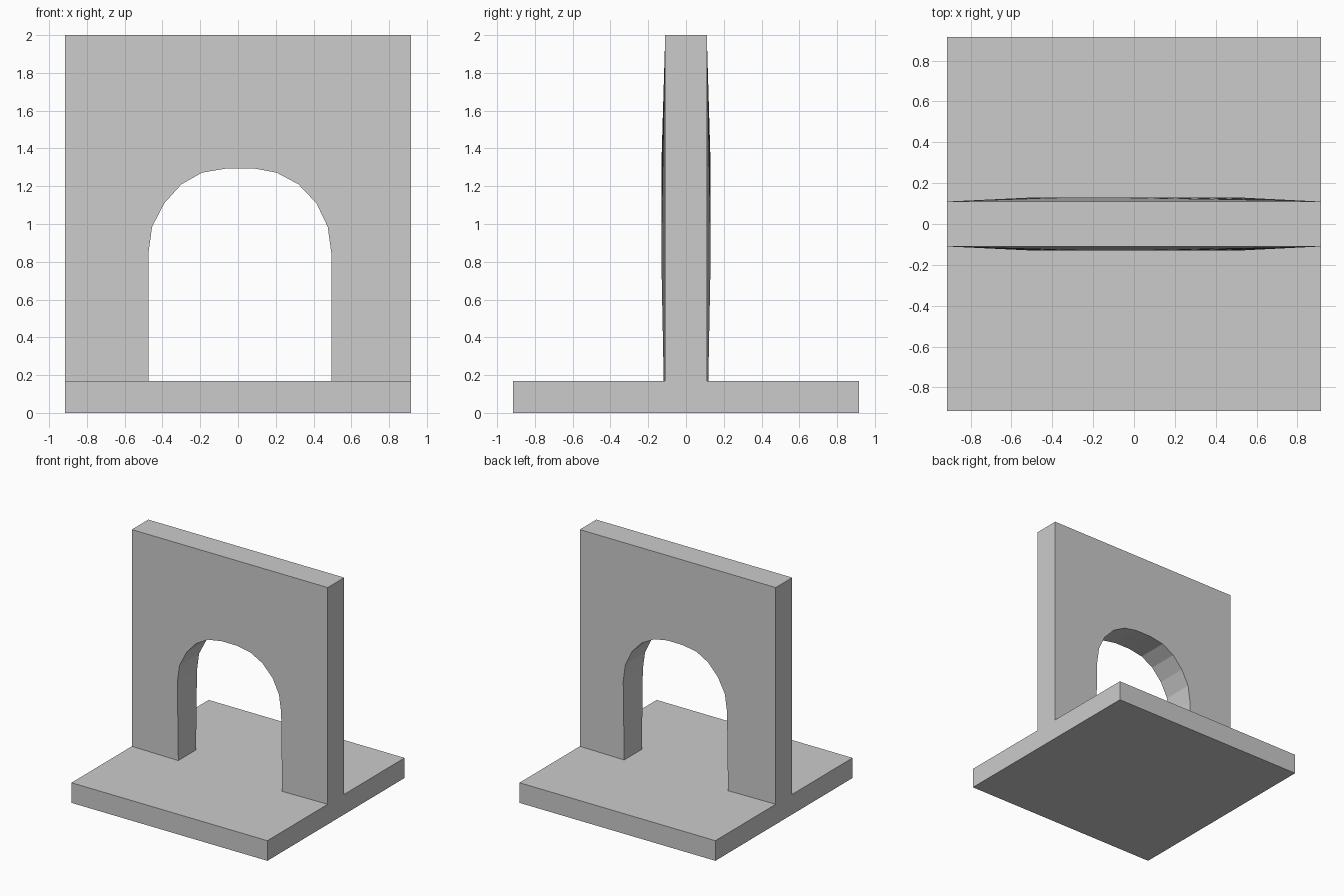
import bpy, bmesh

if "Cube" in bpy.data.objects:
    bpy.data.objects.remove(bpy.data.objects["Cube"])

W, H, T = 0.915, 2.0, 0.17        # half width, height, base thickness
EDGE, FOOT, BULGE = 0.11, 0.118, 0.131   # wall half thickness: rim, arch feet, arch

# Arch opening (x, z), left foot to right foot
curve = [(-0.475, 0.84), (-0.455, 0.985), (-0.39, 1.11), (-0.30, 1.21),
         (-0.19, 1.272), (-0.06, 1.294), (0.085, 1.294), (0.205, 1.272),
         (0.32, 1.21), (0.415, 1.11), (0.475, 0.985), (0.495, 0.84)]
arch = ([(-0.475, FOOT, T)] + [(x, BULGE, z) for x, z in curve]
        + [(0.495, FOOT, T)])

bm = bmesh.new()


def face(points):
    return bm.faces.new([bm.verts.new(p) for p in points])


def flip(points):
    return [(x, -y, z) for x, y, z in points]


# Front and back wall faces, slightly swollen around the arch
outline = arch + [(W, EDGE, T), (W, EDGE, H), (-W, EDGE, H), (-W, EDGE, T)]
face(outline)
face(flip(outline))

# Arch lining
for a, b in zip(arch, arch[1:]):
    face([a, b] + flip([b, a]))

# Wall top and base underside
face([(-W, -EDGE, H), (W, -EDGE, H), (W, EDGE, H), (-W, EDGE, H)])
face([(-W, -W, 0), (W, -W, 0), (W, W, 0), (-W, W, 0)])

# Base front and back edges, T-shaped ends
half = [(W, 0), (W, T), (EDGE, T), (EDGE, H)]
section = half + [(-y, z) for y, z in reversed(half)]
for s in (-1, 1):
    face([(-W, s * W, 0), (W, s * W, 0), (W, s * W, T), (-W, s * W, T)])
    face([(s * W, y, z) for y, z in section])

# Floor running through the opening
floor = [(-W, W, T), (-W, EDGE, T), arch[0]]
right = [arch[-1], (W, EDGE, T), (W, W, T)]
face(floor + flip(floor[::-1]) + flip(right[::-1]) + right)

bmesh.ops.remove_doubles(bm, verts=bm.verts, dist=0.0005)
bmesh.ops.recalc_face_normals(bm, faces=bm.faces)
mesh = bpy.data.meshes.new("arch_wall_on_base")
bm.to_mesh(mesh)
bm.free()
bpy.context.collection.objects.link(bpy.data.objects.new("arch_wall_on_base", mesh))
